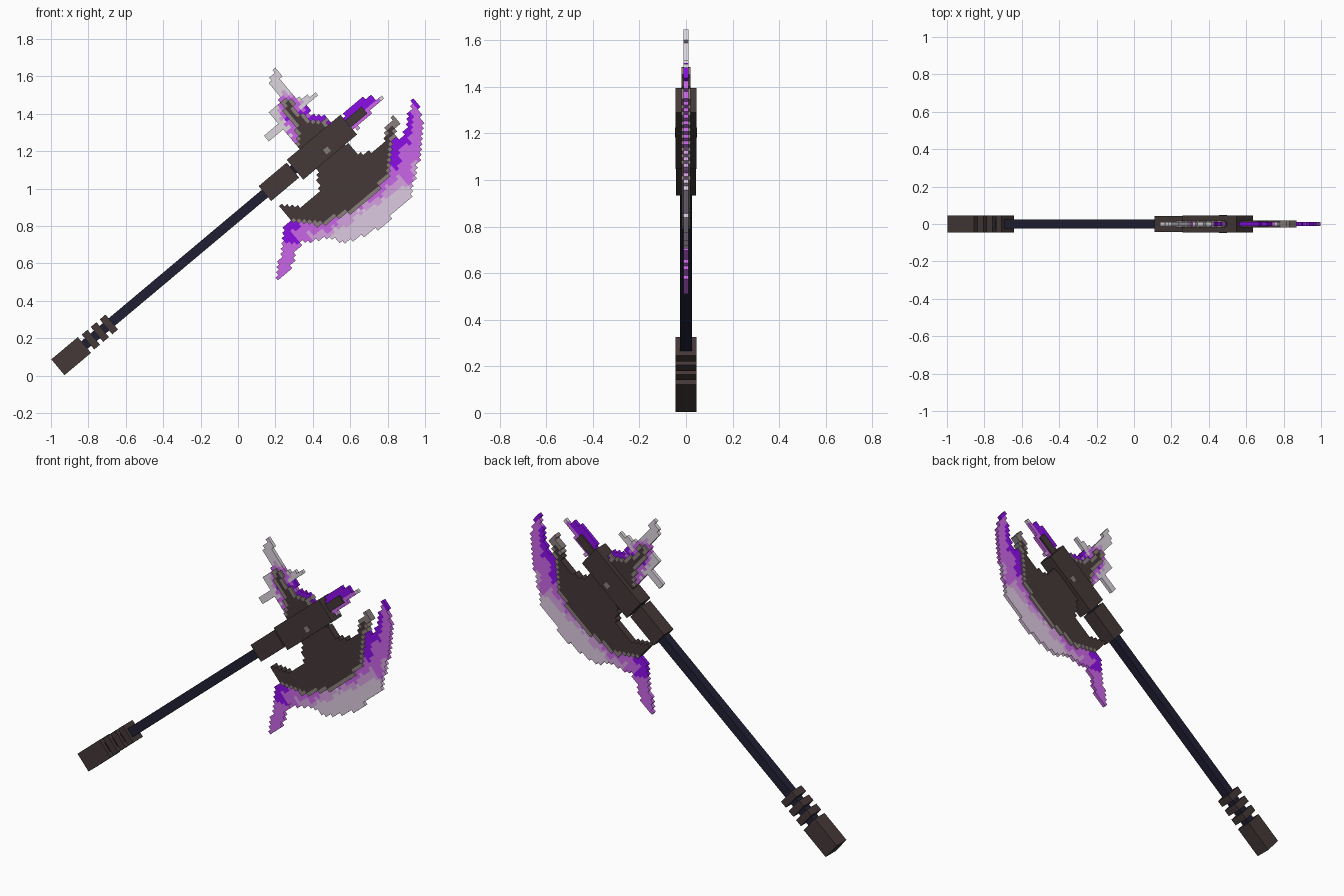
import bpy, bmesh, math, random
from mathutils import Matrix, Vector

random.seed(4)
if "Cube" in bpy.data.objects:
    bpy.data.objects.remove(bpy.data.objects["Cube"], do_unlink=True)

# Weapon frame: local x runs up the handle, local -z points to the blade
FRAME = Matrix.Translation((-0.963, 0, 0.045)) @ Matrix.Rotation(math.radians(-40), 4, 'Y')
TO_LOCAL = FRAME.inverted()
CELL = 0.02


def material(name, rgb):
    lin = [(c / 255 / 12.92 if c < 11 else ((c / 255 + 0.055) / 1.055) ** 2.4) for c in rgb]
    m = bpy.data.materials.new(name)
    m.use_nodes = True
    m.diffuse_color = (*lin, 1)
    m.node_tree.nodes["Principled BSDF"].inputs["Base Color"].default_value = (*lin, 1)
    return m


BROWN, NAVY, GREY, PURPLE, ORCHID, MAUVE, PALE, SILVER = range(8)
MATS = [material("dark brown", (69, 56, 56)), material("navy", (32, 31, 51)),
        material("warm grey", (138, 127, 124)), material("purple", (140, 14, 232)),
        material("orchid", (204, 102, 232)), material("mauve", (214, 162, 224)),
        material("pale lilac", (222, 202, 225)), material("silver", (220, 213, 221))]


def add_object(name, bm, mats):
    mesh = bpy.data.meshes.new(name)
    bm.to_mesh(mesh)
    bm.free()
    for m in mats:
        mesh.materials.append(m)
    ob = bpy.data.objects.new(name, mesh)
    ob.matrix_world = FRAME
    bpy.context.collection.objects.link(ob)


def box(name, u, w, half_depth, mat):
    bm = bmesh.new()
    bmesh.ops.create_cube(bm, size=1)
    bmesh.ops.scale(bm, verts=bm.verts, vec=(u[1] - u[0], 2 * half_depth, w[1] - w[0]))
    bmesh.ops.translate(bm, verts=bm.verts, vec=(sum(u) / 2, 0, sum(w) / 2))
    add_object(name, bm, [MATS[mat]])


def inside(p, poly):
    hit = False
    for a, b in zip(poly, poly[1:] + poly[:1]):
        if (a.y > p.y) != (b.y > p.y) and p.x < a.x + (p.y - a.y) * (b.x - a.x) / (b.y - a.y):
            hit = not hit
    return hit


def cells(outline):
    """Square cells of the weapon frame whose centre is in an x, z outline."""
    poly = []
    for x, z in outline:
        p = TO_LOCAL @ Vector((x, 0, z))
        poly.append(Vector((p.x, p.z)) / CELL)
    us, ws = [p.x for p in poly], [p.y for p in poly]
    return {(i, j) for i in range(math.floor(min(us)), math.ceil(max(us)))
            for j in range(math.floor(min(ws)), math.ceil(max(ws)))
            if inside(Vector((i + 0.5, j + 0.5)), poly)}


def plate(name, coloured, half_depth):
    """Stepped plate from a dictionary of cell -> colour."""
    bm = bmesh.new()
    corners = {}

    def corner(i, j):
        if (i, j) not in corners:
            corners[i, j] = bm.verts.new((i * CELL, -half_depth, j * CELL))
        return corners[i, j]

    for (i, j), mat in coloured.items():
        f = bm.faces.new([corner(i, j), corner(i + 1, j), corner(i + 1, j + 1), corner(i, j + 1)])
        f.material_index = mat
    copy = bmesh.ops.duplicate(bm, geom=bm.faces[:])
    back = [g for g in copy["geom"] if isinstance(g, bmesh.types.BMFace)]
    rim = [e for e in copy["geom"] if isinstance(e, bmesh.types.BMEdge) and e.is_boundary]
    bmesh.ops.translate(bm, vec=(0, 2 * half_depth, 0),
                        verts=list({v for f in back for v in f.verts}))
    # Walls join each outer edge of the back to the front
    twin = copy["vert_map"]
    for e in rim:
        mat = e.link_faces[0].material_index
        a, b = e.verts
        wall = bm.faces.new([a, b, twin[b], twin[a]])
        wall.material_index = mat
    bmesh.ops.recalc_face_normals(bm, faces=bm.faces)
    add_object(name, bm, MATS)


def edged_plate(name, core_outline, glow_outline, rule):
    """Thick dark core with a grey rim and horn tip, inside a thin glowing edge."""
    core = cells(core_outline)
    glow = cells(glow_outline) - core

    def is_rim(i, j):
        beside = {(i + 1, j), (i - 1, j), (i, j + 1), (i, j - 1)} - core
        return bool(beside & glow) or (bool(beside) and i * CELL > 2.12)

    plate(name + "_core", {c: GREY if is_rim(*c) else BROWN for c in sorted(core)}, 0.02)
    coloured = {}
    for i, j in sorted(glow):
        d = min(math.hypot(i - a, j - b) for a, b in core) * CELL
        d += random.uniform(-0.012, 0.012)
        coloured[i, j] = rule((i + 0.5) * CELL, (j + 0.5) * CELL, d)
    plate(name + "_glow", coloured, 0.01)


# Handle with pommel, grip rings, collar and head block
box("handle", (0.1, 1.7), (-0.026, 0.026), 0.025, NAVY)
box("pommel", (0, 0.185), (-0.055, 0.055), 0.045, BROWN)
for k in range(3):
    mid = 0.23 + 0.063 * k
    box(f"grip_ring_{k + 1}", (mid - 0.02, mid + 0.02), (-0.052, 0.052), 0.045, BROWN)
box("collar", (1.445, 1.64), (-0.052, 0.052), 0.043, BROWN)
box("head_block", (1.65, 2.025), (-0.075, 0.063), 0.045, BROWN)
box("head_spike", (2.02, 2.14), (-0.024, 0.024), 0.02, BROWN)
box("head_stud", (1.832, 1.862), (-0.052, -0.022), 0.047, GREY)


# Main crescent blade: purple at the horns, fading to lilac in the middle
def blade_colour(u, w, d):
    if u > 2.05:
        inner = 0.085 if u > 2.2 else 0.06
        return PURPLE if d < inner or u > 2.36 else ORCHID if d < 0.13 or u > 2.18 else MAUVE
    if u < 1.48:
        return PURPLE if d < (0.12 if u < 1.42 else 0.045) else ORCHID
    reach = 0.03 + abs(u - 1.77) * 0.25
    return ORCHID if d < reach / 2 else MAUVE if d < reach else PALE


edged_plate("blade", [
    (.42, 1.14), (.43, 1.03), (.43, .97), (.37, .92), (.32, .90), (.22, .92), (.25, .86),
    (.30, .82), (.44, .80), (.60, .87), (.73, .97), (.81, 1.08), (.82, 1.21), (.86, 1.36),
    (.83, 1.39), (.79, 1.32), (.78, 1.26), (.73, 1.21), (.66, 1.18), (.61, 1.21), (.60, 1.26)], [
    (.94, 1.49), (.97, 1.42), (.99, 1.36), (.98, 1.21), (.94, 1.04), (.92, .95), (.84, .87),
    (.76, .79), (.65, .74), (.57, .71), (.49, .74), (.41, .72), (.34, .72), (.31, .66),
    (.28, .57), (.23, .51), (.2, .53), (.24, .68), (.25, .76), (.23, .79), (.28, .84),
    (.44, .84), (.7, 1), (.78, 1.2), (.84, 1.26), (.89, 1.29), (.91, 1.4)], blade_colour)


# Rear wing: purple at the root, silver outside
def wing_colour(u, w, d):
    if w < 0.25 and d < 0.042:
        return PURPLE if random.random() < 0.6 else ORCHID
    return ORCHID if d < 0.027 else MAUVE if d < 0.042 else SILVER


edged_plate("rear_wing", [
    (.23, 1.48), (.28, 1.48), (.32, 1.42), (.38, 1.36), (.48, 1.37), (.47, 1.27),
    (.37, 1.2), (.32, 1.22), (.31, 1.32), (.24, 1.42)], [
    (.2, 1.64), (.24, 1.58), (.25, 1.55), (.33, 1.48), (.42, 1.51), (.43, 1.49), (.37, 1.44),
    (.39, 1.39), (.48, 1.39), (.5, 1.3), (.36, 1.2), (.27, 1.29), (.24, 1.32), (.16, 1.26),
    (.14, 1.28), (.22, 1.35), (.17, 1.41), (.22, 1.46), (.21, 1.52), (.17, 1.57)], wing_colour)

# Glow around the head spike
spike = cells([(.57, 1.41), (.65, 1.47), (.71, 1.5), (.73, 1.47), (.77, 1.51), (.78, 1.49),
               (.74, 1.44), (.69, 1.39), (.63, 1.31), (.56, 1.36)])
plate("spike_glow", {(i, j): SILVER if i * CELL > 2.23 else PURPLE if j >= 0
                     else ORCHID if j > -3 else MAUVE for i, j in sorted(spike)}, 0.01)
